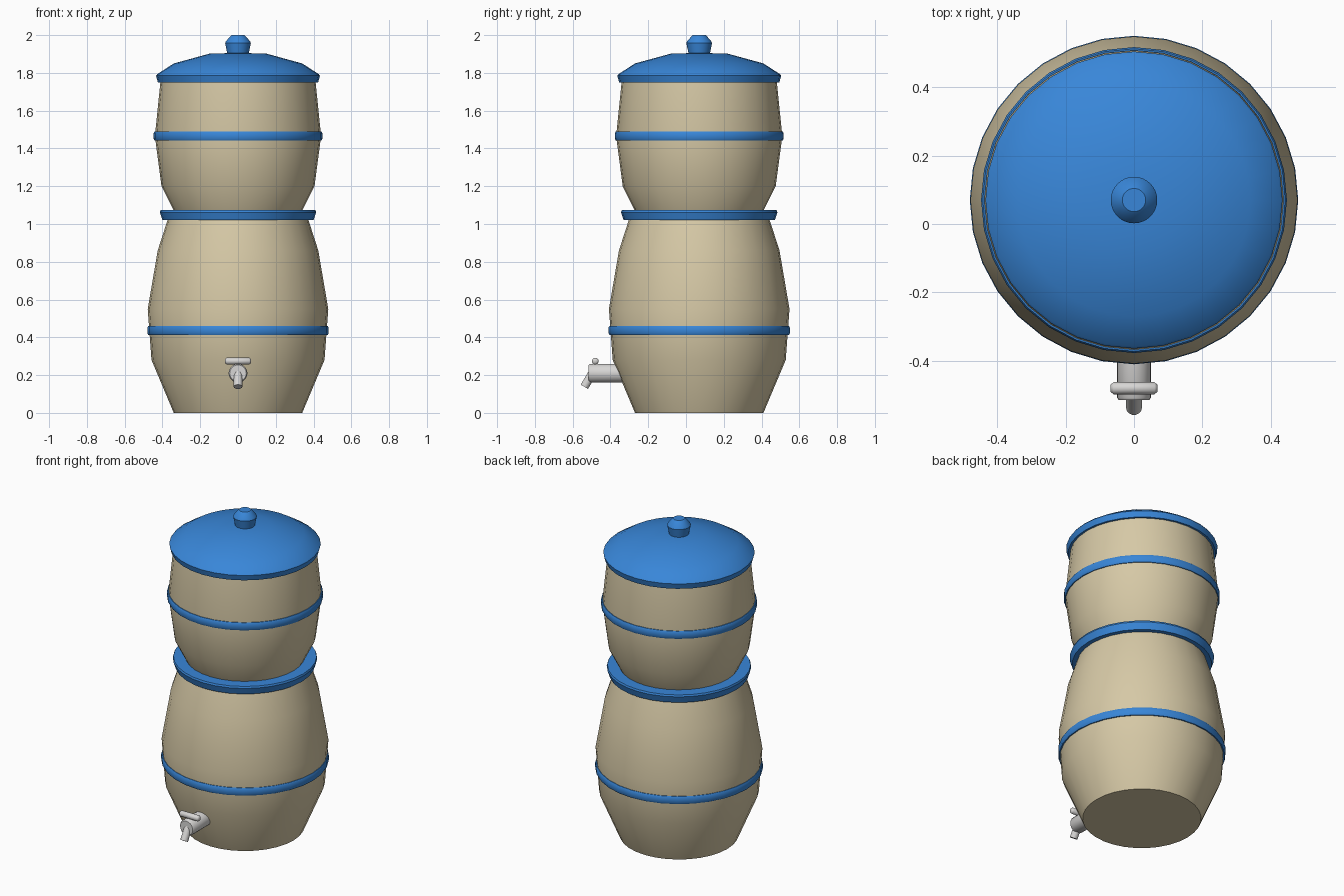
import bpy, bmesh, math
from mathutils import Vector

if "Cube" in bpy.data.objects:
    bpy.data.objects.remove(bpy.data.objects["Cube"])

CY = 0.07  # axis of the jars


def mat(name, rgb):
    m = bpy.data.materials.new(name)
    m.diffuse_color = (*rgb, 1)
    m.use_nodes = True
    m.node_tree.nodes["Principled BSDF"].inputs["Base Color"].default_value = m.diffuse_color
    return m


CLAY = mat("beige clay", (0.67, 0.58, 0.38))
BLUE = mat("blue", (0.04, 0.24, 0.69))
GREY = mat("light grey", (0.68, 0.67, 0.66))


def finish(name, bm, m, angle):
    bmesh.ops.remove_doubles(bm, verts=bm.verts, dist=1e-5)
    bmesh.ops.recalc_face_normals(bm, faces=bm.faces)
    me = bpy.data.meshes.new(name)
    bm.to_mesh(me)
    bm.free()
    me.materials.append(m)
    ob = bpy.data.objects.new(name, me)
    bpy.context.collection.objects.link(ob)
    bpy.ops.object.select_all(action='DESELECT')
    ob.select_set(True)
    bpy.context.view_layer.objects.active = ob
    bpy.ops.object.shade_smooth_by_angle(angle=math.radians(angle))
    return ob


def lathe(name, profile, m, origin=(0, CY, 0), axis=(0, 0, 1), n=32, angle=32, closed=False):
    """Spin (radius, height) points around an axis; open profiles get end caps."""
    bm = bmesh.new()
    rot = Vector((0, 0, 1)).rotation_difference(Vector(axis).normalized())
    rings = []
    for r, h in profile:
        rings.append([bm.verts.new(Vector(origin) + rot @ Vector(
            (r * math.cos(2 * math.pi * i / n), r * math.sin(2 * math.pi * i / n), h)))
            for i in range(n)])
    pairs = list(zip(rings, rings[1:]))
    if closed:
        pairs.append((rings[-1], rings[0]))
    for a, b in pairs:
        for i in range(n):
            j = (i + 1) % n
            bm.faces.new((a[i], a[j], b[j], b[i]))
    if not closed:
        bm.faces.new(rings[0][::-1])
        bm.faces.new(rings[-1])
    return finish(name, bm, m, angle)


# Jars
lathe("lower_jar", [(0.34, 0), (0.458, 0.28), (0.478, 0.55), (0.425, 0.86), (0.37, 1.03)], CLAY)
lathe("upper_jar", [(0.335, 1.06), (0.405, 1.2), (0.44, 1.465), (0.41, 1.76)], CLAY)

# Rim between the jars
lathe("middle_rim", [(0.40, 1.02), (0.414, 1.062), (0.41, 1.073)], BLUE)

# Painted hoops
for name, r, z in (("lower_band", 0.48, 0.437), ("upper_band", 0.447, 1.466)):
    lathe(name, [(r - 0.03, z - 0.024), (r - 0.005, z - 0.024), (r, z - 0.015),
                 (r, z + 0.015), (r - 0.005, z + 0.024), (r - 0.03, z + 0.024)], BLUE, closed=True)

# Lid and knob
lathe("lid", [(0.424, 1.75), (0.434, 1.785), (0.428, 1.793), (0.34, 1.85), (0.15, 1.902), (0.03, 1.905)], BLUE)
lathe("lid_knob", [(0.055, 1.895), (0.068, 1.958), (0.064, 1.967), (0.04, 1.995), (0.034, 2.0)], BLUE)

# Tap: barrel, spout and handle
lathe("tap_barrel", [(0.05, -0.10), (0.05, 0.072), (0.044, 0.08)], GREY, (0, -0.435, 0.21), (0, -1, 0), 20, 40)
lathe("tap_spout", [(0.023, 0), (0.023, 0.095)], GREY, (0, -0.49, 0.22), (0, -0.5, -0.85), 14, 40)
lathe("tap_handle", [(0.011, -0.068), (0.018, -0.06), (0.018, 0.06), (0.011, 0.068)],
      GREY, (0, -0.48, 0.274), (1, 0, 0), 14, 50)
